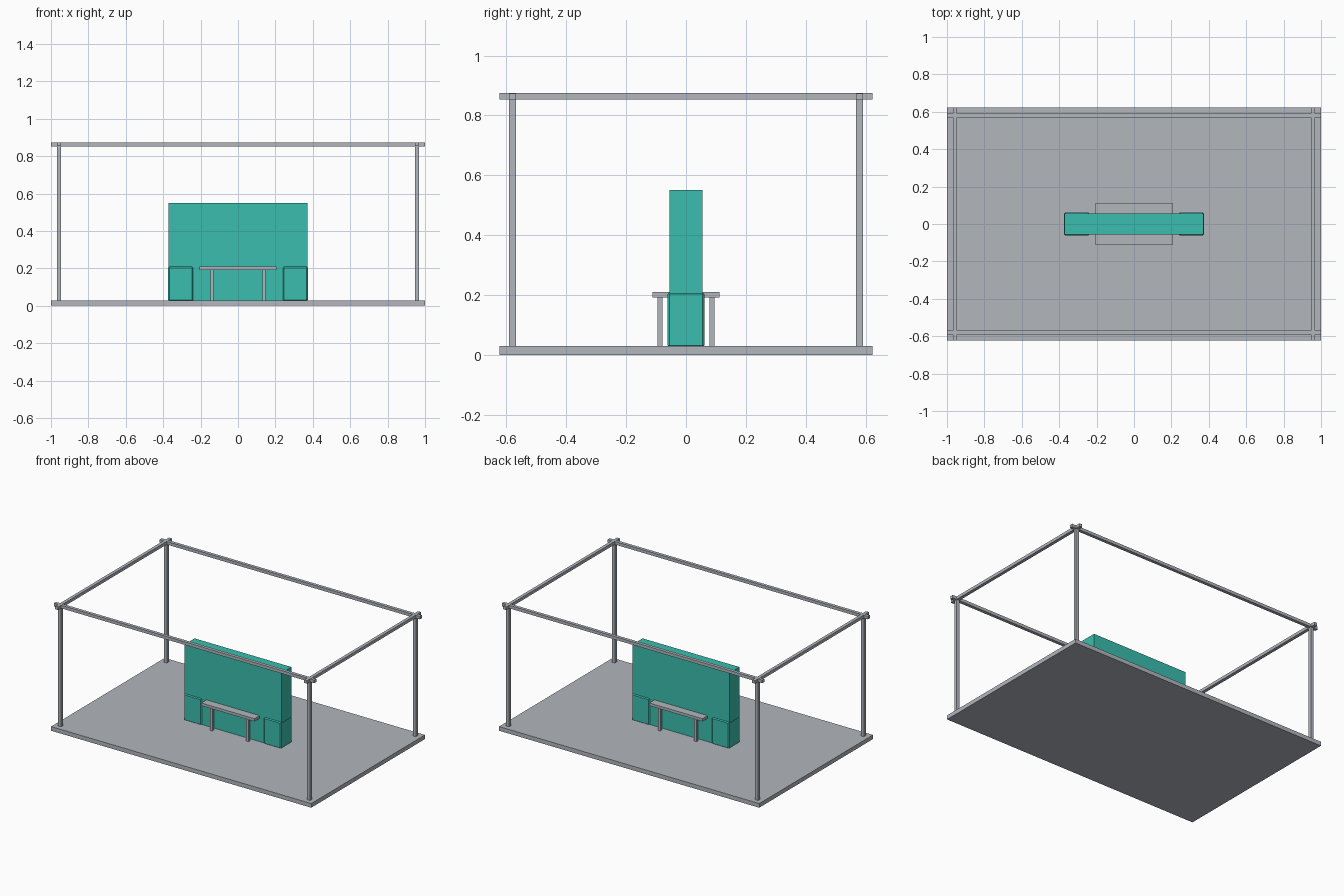
import bpy, bmesh

if "Cube" in bpy.data.objects:
    bpy.data.objects.remove(bpy.data.objects["Cube"])


def srgb(r, g, b):
    out = []
    for c in (r, g, b):
        c /= 255
        out.append(c / 12.92 if c <= 0.04045 else ((c + 0.055) / 1.055) ** 2.4)
    return (*out, 1.0)


def material(name, colour):
    m = bpy.data.materials.new(name)
    m.diffuse_color = colour
    m.use_nodes = True
    m.node_tree.nodes["Principled BSDF"].inputs["Base Color"].default_value = m.diffuse_color
    return m


grey = material("light_grey", srgb(178, 183, 190))
teal = material("teal", srgb(58, 190, 174))


def box(name, lo, hi, mat, bevel=0.0):
    """Axis-aligned box between two corners."""
    bm = bmesh.new()
    bmesh.ops.create_cube(bm, size=1)
    for v in bm.verts:
        v.co = [(a + b) / 2 + c * (b - a) for a, b, c in zip(lo, hi, v.co)]
    if bevel:
        bmesh.ops.bevel(bm, geom=bm.edges[:], offset=bevel, segments=1,
                        affect='EDGES')
    mesh = bpy.data.meshes.new(name)
    bm.to_mesh(mesh)
    bm.free()
    mesh.materials.append(mat)
    ob = bpy.data.objects.new(name, mesh)
    bpy.context.collection.objects.link(ob)
    return ob


def centred(name, x, y, hx, hy, z0, z1, mat, bevel=0.0):
    return box(name, (x - hx, y - hy, z0), (x + hx, y + hy, z1), mat, bevel)


# floor slab
FLOOR, TOP = 0.029, 0.874
centred("floor", 0, 0, 1.0, 0.624, 0, FLOOR, grey)

# open frame: posts and top rails that overshoot the corners
PX, PY, R = 0.957, 0.58, 0.0112
for sx in (-1, 1):
    centred("side_rail", sx * PX, 0, R, 0.624, TOP - 0.021, TOP, grey)
    for sy in (-1, 1):
        centred("post", sx * PX, sy * PY, R, R, FLOOR, TOP - 0.001, grey)
for sy in (-1, 1):
    centred("long_rail", 0, sy * PY, 1.0, R, TOP - 0.0215, TOP - 0.0005, grey)

# central display wall
centred("wall", 0, 0, 0.372, 0.055, FLOOR - 0.005, 0.55, teal)

# raised lower panels at both ends of the wall
for sx in (-1, 1):
    centred("lower_panel", sx * 0.3065, 0, 0.067, 0.0615, FLOOR - 0.004, 0.209,
            teal, bevel=0.006)

# counter on each side with two legs
for sy in (-1, 1):
    centred("counter_top", 0, sy * 0.083, 0.205, 0.029, 0.191, 0.21, grey)
    for sx in (-1, 1):
        centred("counter_leg", sx * 0.139, sy * 0.087, 0.009, 0.009,
                FLOOR, 0.192, grey)
